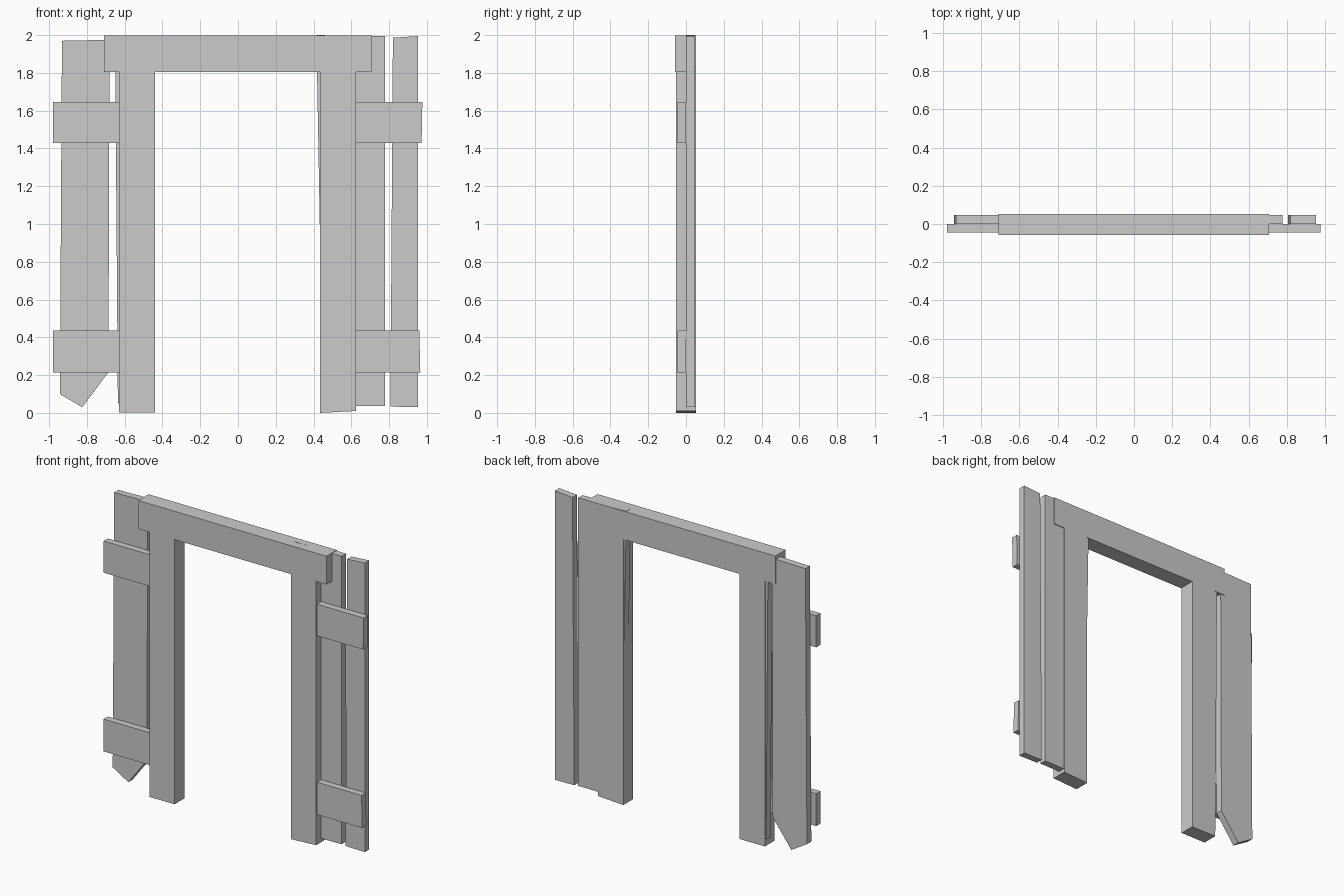
import bpy
import bmesh

cube = bpy.data.objects.get("Cube")
if cube:
    bpy.data.objects.remove(cube, do_unlink=True)

grey = bpy.data.materials.new("plain_grey")
grey.use_nodes = True
grey.diffuse_color = (0.6, 0.6, 0.6, 1)
grey.node_tree.nodes["Principled BSDF"].inputs["Base Color"].default_value = (0.6, 0.6, 0.6, 1)


def plank(name, outline, y_front, y_back):
    """Extrude a front-facing outline of (x, z) points through the thickness."""
    bm = bmesh.new()
    face = bm.faces.new([bm.verts.new((x, y_front, z)) for x, z in outline])
    ext = bmesh.ops.extrude_face_region(bm, geom=[face])
    verts = [g for g in ext["geom"] if isinstance(g, bmesh.types.BMVert)]
    bmesh.ops.translate(bm, verts=verts, vec=(0, y_back - y_front, 0))
    bmesh.ops.recalc_face_normals(bm, faces=bm.faces)
    mesh = bpy.data.meshes.new(name)
    bm.to_mesh(mesh)
    bm.free()
    mesh.materials.append(grey)
    obj = bpy.data.objects.new(name, mesh)
    bpy.context.collection.objects.link(obj)


def box(x0, x1, z0, z1):
    return [(x0, z0), (x1, z0), (x1, z1), (x0, z1)]


# Door frame: two posts and the lintel
POST = (-0.052, 0.053)
plank("right_post", box(-0.63, -0.44, 0.003, 1.82), *POST)
plank("left_post", [(0.434, 0), (0.624, 0.01), (0.624, 1.82), (0.434, 1.82)], *POST)
plank("lintel", box(-0.709, 0.706, 1.805, 1.998), -0.058, 0.053)

# Upright boards behind the battens
BOARD = (0.001, 0.048)
plank("right_outer_board", [(-0.943, 0.1), (-0.825, 0.03), (-0.686, 0.215),
                            (-0.68, 1.975), (-0.932, 1.97)], *BOARD)
plank("right_inner_board", [(-0.636, 0.05), (-0.45, 0.05), (-0.45, 1.9),
                            (-0.65, 1.9)], *BOARD)
plank("left_inner_board", [(0.45, 0.035), (0.778, 0.037), (0.778, 1.994),
                           (0.415, 2.0)], *BOARD)
plank("left_outer_board", [(0.807, 0.033), (0.953, 0.031), (0.953, 1.995),
                           (0.82, 1.986)], *BOARD)

# Short horizontal battens
BATTEN = (-0.044, 0.001)
for level, z0, z1, low_end, high_end in (("lower", 0.215, 0.435, 0.965, 0.96),
                                         ("upper", 1.43, 1.645, 0.972, 0.976)):
    plank("right_" + level + "_batten", box(-0.98, -0.6, z0, z1), *BATTEN)
    plank("left_" + level + "_batten", [(0.6, z0), (low_end, z0), (high_end, z1),
                                        (0.6, z1)], *BATTEN)
